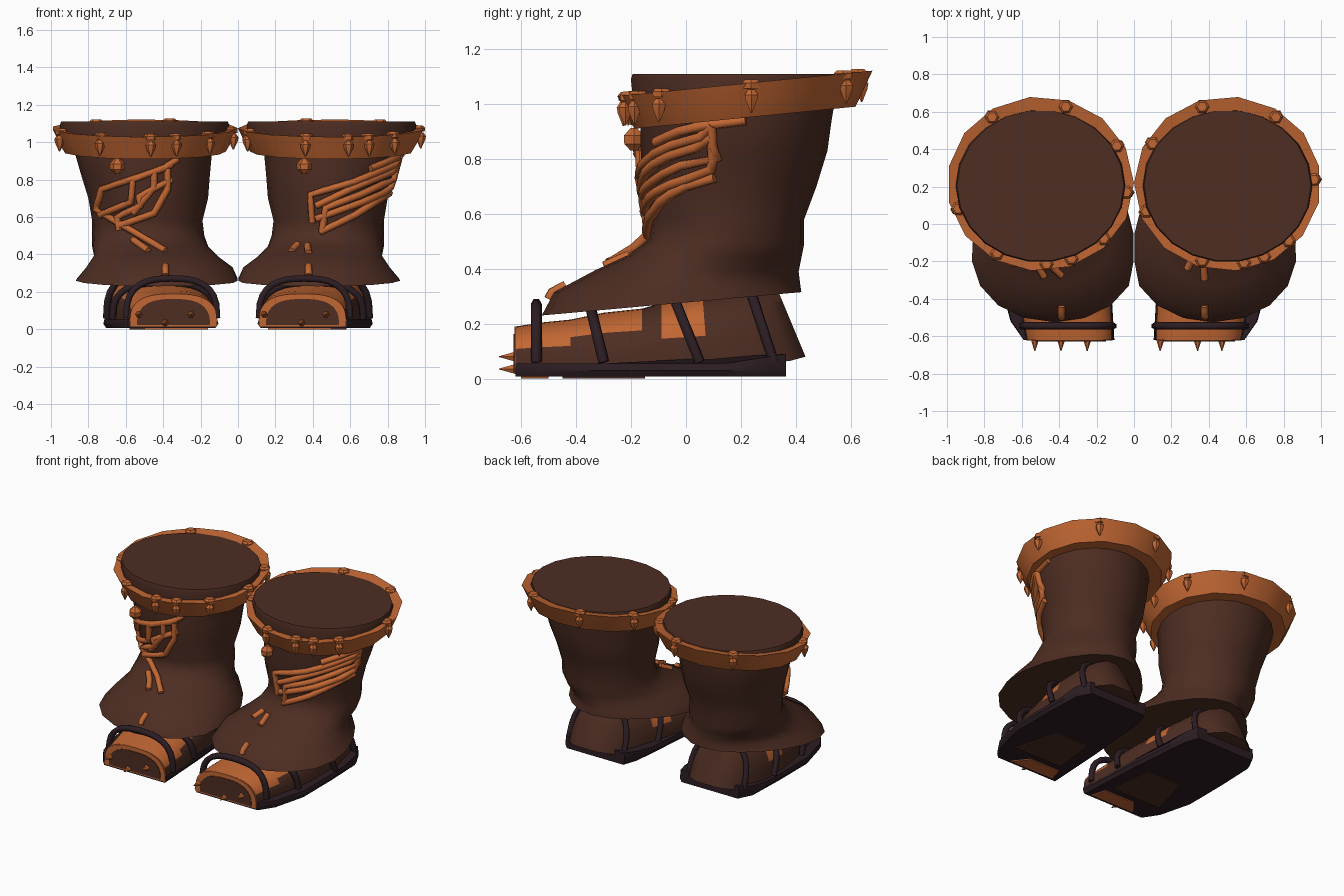
import bpy, bmesh, math
from mathutils import Vector
from mathutils.bvhtree import BVHTree

if "Cube" in bpy.data.objects:
    bpy.data.objects.remove(bpy.data.objects["Cube"])


def mat(name, col):
    m = bpy.data.materials.new(name)
    m.diffuse_color = (*col, 1)
    m.use_nodes = True
    m.node_tree.nodes["Principled BSDF"].inputs["Base Color"].default_value = m.diffuse_color
    return m


BROWN = mat("dark_brown_leather", (0.074, 0.026, 0.016))
ORANGE = mat("tan_leather", (0.54, 0.135, 0.033))
BLACK = mat("plum_black_rubber", (0.026, 0.013, 0.017))


def finish(name, bm, mats, angle=35):
    bmesh.ops.recalc_face_normals(bm, faces=bm.faces)
    me = bpy.data.meshes.new(name)
    bm.to_mesh(me)
    bm.free()
    for m in mats:
        me.materials.append(m)
    ob = bpy.data.objects.new(name, me)
    bpy.context.collection.objects.link(ob)
    bpy.ops.object.select_all(action='DESELECT')
    ob.select_set(True)
    bpy.context.view_layer.objects.active = ob
    bpy.ops.object.shade_smooth_by_angle(angle=math.radians(angle))
    return ob


def loft(bm, rings, caps=True, cyclic=False):
    """Skin closed rings of points into a tube."""
    vs = [[bm.verts.new(p) for p in r] for r in rings]
    n = len(vs[0])
    pairs = list(zip(vs, vs[1:])) + ([(vs[-1], vs[0])] if cyclic else [])
    for a, b in pairs:
        for i in range(n):
            j = (i + 1) % n
            bm.faces.new((a[i], a[j], b[j], b[i]))
    if caps and not cyclic:
        bm.faces.new(vs[0])
        bm.faces.new(vs[-1])


def tubes(name, paths, radius, m):
    cu = bpy.data.curves.new(name, 'CURVE')
    cu.dimensions = '3D'
    cu.bevel_depth = radius
    cu.bevel_resolution = 1
    cu.use_fill_caps = True
    for pts in paths:
        sp = cu.splines.new('POLY')
        sp.points.add(len(pts) - 1)
        for q, p in zip(sp.points, pts):
            q.co = (*p, 1)
    cu.materials.append(m)
    ob = bpy.data.objects.new(name, cu)
    bpy.context.collection.objects.link(ob)


def oval(s, cx, cy, rx, ry, zfun, n=20, egg=0.0, turn=0.0, xmin=-9):
    out = []
    for i in range(n):
        a = 2 * math.pi * i / n + turn
        y = cy + ry * math.sin(a)
        out.append((s * max(xmin, cx + rx * math.cos(a) * (1 - egg * math.sin(a))), y, zfun(y)))
    return out


# shaft rings: inner x, outer x, front y, front z, back y, back z, egg
SHAFT = [(0.13, 0.87, -0.165, 1.00, 0.54, 1.00, 0), (0.14, 0.87, -0.165, 0.93, 0.53, 0.94, 0),
         (0.15, 0.84, -0.165, 0.83, 0.515, 0.83, 0), (0.16, 0.80, -0.155, 0.70, 0.475, 0.70, 0),
         (0.19, 0.78, -0.135, 0.58, 0.43, 0.58, 0), (0.18, 0.78, -0.13, 0.51, 0.43, 0.49, 0.03),
         (0.16, 0.78, -0.21, 0.45, 0.42, 0.44, 0.08), (0.11, 0.77, -0.33, 0.395, 0.41, 0.39, 0.15),
         (0.03, 0.81, -0.48, 0.315, 0.415, 0.35, 0.2), (-0.01, 0.86, -0.525, 0.23, 0.42, 0.315, 0.22)]

# foot sections: y, centre x, half width, top z, backward lean, bottom z
FOOT = [(-0.62, 0.345, 0.232, 0.19, 0, 0.045), (-0.52, 0.355, 0.24, 0.205, 0, 0.045),
        (-0.42, 0.37, 0.25, 0.215, 0, 0.045), (-0.3, 0.39, 0.26, 0.24, 0, 0.045),
        (-0.16, 0.41, 0.265, 0.255, 0, 0.045), (-0.09, 0.42, 0.26, 0.275, 0, 0.045),
        (0.06, 0.44, 0.25, 0.3, 0.02, 0.045), (0.2, 0.45, 0.215, 0.32, 0.06, 0.05),
        (0.29, 0.455, 0.165, 0.32, 0.09, 0.065), (0.335, 0.46, 0.08, 0.32, 0.1, 0.08)]

SOLE = [(0.105, -0.62), (0.59, -0.62), (0.66, -0.52), (0.72, -0.3), (0.72, 0.0), (0.715, 0.14), (0.71, 0.27),
        (0.66, 0.365), (0.21, 0.365), (0.175, 0.27), (0.16, 0.14), (0.13, -0.2)]

STRAPS = [(0.355, 0.243, -0.545, -0.545, 0.272), (0.395, 0.275, -0.3, -0.345, 0.25),
          (0.44, 0.262, 0.05, -0.05, 0.31), (0.455, 0.21, 0.32, 0.235, 0.32)]

STUDS = {1: [150, 107, 56, 3, -45, -65, -79, -107, -160],
         -1: [124, 73, 28, -6, -43, -69, -86, -120, -162]}

# lace runs as x, z pairs laid over the shaft
LACES = {-1: [[(-.33, .91), (-.40, .86), (-.72, .75), (-.75, .64), (-.39, .42)],
              [(-.36, .88), (-.56, .80), (-.57, .68), (-.73, .61)],
              [(-.36, .80), (-.53, .71), (-.52, .66), (-.64, .60), (-.63, .53)],
              [(-.38, .86), (-.38, .75), (-.45, .62), (-.64, .55)],
              [(-.45, .85), (-.45, .76), (-.56, .62)], [(-.56, .48), (-.48, .42)], [(-.39, .29), (-.39, .34)]],
         1: [[(.90, .91), (.62, .79), (.39, .72), (.40, .57)], [(.88, .87), (.60, .75), (.42, .66)],
             [(.88, .83), (.65, .72), (.47, .65), (.45, .52)], [(.88, .91), (.88, .78), (.66, .68), (.42, .59)],
             [(.80, .73), (.62, .61), (.44, .52)], [(.70, .86), (.89, .94)],
             [(.38, .29), (.38, .34)], [(.38, .41), (.375, .45)], [(.29, .42), (.325, .455)]]}

CLAWS = {1: [(0.14, 0.08), (0.34, 0.035), (0.47, 0.08)], -1: [(0.25, 0.08), (0.39, 0.035), (0.53, 0.08)]}


def arch(s, y, cx, w, top, lean, base=0.045, n=28):
    pts = []
    for i in range(n + 1):
        t = math.pi * i / n
        c, sn = math.cos(t), math.sin(t)
        h = max(sn, 0) ** 0.75
        x = cx + w * math.copysign(abs(c) ** 0.75, c)
        pts.append((s * x, y + lean * (1 - h), base + (top - base) * h))
    return pts


def collar_z(y, z):
    return z + 0.1 * (y - 0.215)


def tan_patch(c):
    """Tan toe box and two saddle patches over the instep."""
    if c.y < -0.6:
        return True
    if c.y < -0.42:
        return c.z > 0.115
    if c.y < -0.16:
        return c.z > 0.165
    return -0.09 < c.y < 0.06 and c.z > 0.14


def build_boot(s, side):
    # leather shaft with flared hem
    bm = bmesh.new()
    rings = []
    for xi, xo, yf, zf, yb, zb, egg in SHAFT:
        rings.append(oval(s, (xi + xo) / 2, (yf + yb) / 2, (xo - xi) / 2, (yb - yf) / 2,
                          lambda y: zf + (zb - zf) * (y - yf) / (yb - yf), egg=egg, xmin=0.002))
    loft(bm, rings)
    tree = BVHTree.FromBMesh(bm)
    finish(side + "_shaft", bm, [BROWN], 65)

    # tilted collar band
    bm = bmesh.new()
    prof = [(0.36, 0.34, 0.955), (0.435, 0.405, 0.95), (0.465, 0.43, 1.0), (0.5, 0.467, 1.075), (0.43, 0.395, 1.068)]
    loft(bm, [oval(s, 0.5, 0.215 if rx > .4 else .19, rx, ry, lambda y: collar_z(y, z), n=15, turn=0.2)
              for rx, ry, z in prof], cyclic=True)
    finish(side + "_collar", bm, [ORANGE], 45)

    # closed top of the boot
    bm = bmesh.new()
    loft(bm, [oval(s, 0.5, 0.205, r, r * 0.905, lambda y: z, n=22)
              for r, z in ((0.44, 0.99), (0.453, 1.09), (0.446, 1.11))])
    finish(side + "_top_cover", bm, [BROWN])

    # collar studs: low rim bump and hanging spike
    bm = bmesh.new()
    for deg in STUDS[s]:
        a = math.radians(deg)
        for f, base, shape in ((0.925, 1.075, ((-.02, .036), (.0, .038), (.012, .026))),
                               (0.955, 1.025, ((-.06, .003), (-.014, .024), (.006, .028), (.026, .014)))):
            x, y = s * 0.5 + 0.5 * f * math.cos(a), 0.215 + 0.465 * f * math.sin(a)
            z0 = collar_z(y, base)
            loft(bm, [oval(1, x, y, r, r, lambda q: z0 + dz, n=6) for dz, r in shape])
    finish(side + "_collar_studs", bm, [ORANGE])

    # laces draped on the shaft
    paths = []
    for run in LACES[s]:
        pts = []
        for (x0, z0), (x1, z1) in zip(run, run[1:]):
            for k in range(5):
                x, z = x0 + (x1 - x0) * k / 4, z0 + (z1 - z0) * k / 4
                loc, nor, _, _ = tree.ray_cast(Vector((x, -2, z)), Vector((0, 1, 0)))
                if loc is None or loc.y > 0.12:
                    loc, nor, _, _ = tree.find_nearest(Vector((x, 0.22 if z > 0.925 else 0.09, z)))
                off = Vector((loc.x - s * 0.49, loc.y - 0.17, 0)).normalized() * 0.012
                if k or not pts:
                    pts.append(loc + off)
        paths.append(pts)
    tubes(side + "_laces", paths, 0.019, ORANGE)
    bm = bmesh.new()
    kx = 0.355 if s > 0 else -0.645
    loft(bm, [oval(1, kx, -0.19, r, r, lambda q: z, n=6)
              for z, r in ((0.83, 0.014), (0.855, 0.04), (0.885, 0.042), (0.912, 0.014))])
    finish(side + "_lace_knot", bm, [ORANGE])

    # inner foot, tan over the toes and brown elsewhere
    bm = bmesh.new()
    loft(bm, [arch(s, *sec) for sec in FOOT])
    for f in bm.faces:
        f.material_index = int(tan_patch(f.calc_center_median()))
    finish(side + "_foot", bm, [BROWN, ORANGE], 40)

    # toe front: tan facing reaching the ground edge, with a brown panel
    for name, m, w, top, base, y0 in (("_toe_front", ORANGE, 0.23, 0.19, 0.016, -0.624),
                                      ("_toe_panel", BROWN, 0.195, 0.162, 0.024, -0.628)):
        bm = bmesh.new()
        loft(bm, [arch(s, y, 0.345, w, top, 0, base) for y in (y0, -0.619)])
        finish(side + name, bm, [m])

    # toe claws
    bm = bmesh.new()
    for x, z in CLAWS[s]:
        loft(bm, [[(s * x + r * math.cos(i * math.pi / 3), y, z + r * math.sin(i * math.pi / 3)) for i in range(6)]
                  for y, r in ((-0.61, 0.02), (-0.63, 0.018), (-0.68, 0.002))])
    finish(side + "_claws", bm, [ORANGE])

    # sole with bevelled sides, lifting a little at the heel
    bm = bmesh.new()
    loft(bm, [[(s * (0.42 + (x - 0.42) * k), y, z + (0.035 * max(0, y - 0.14) / 0.225 if z > 0.04 else 0))
               for x, y in SOLE] for k, z in ((0.95, 0.007), (1.0, 0.03), (0.98, 0.055))])
    finish(side + "_sole", bm, [BLACK])

    # worn patches under the sole
    for name, m, x0, x1, y0, y1 in (("_sole_patch", BROWN, 0.22, 0.58, -0.45, -0.15),
                                    ("_toe_patch", ORANGE, 0.16, 0.5, -0.6, -0.5)):
        bm = bmesh.new()
        loft(bm, [[(s * x, y, z) for x, y in ((x0, y0), (x1, y0), (x1 - .08, y1), (x0 + .03, y1))]
                  for z in (0.0, 0.008)])
        finish(side + name, bm, [m])

    # straps arching over the foot
    paths = []
    for cx, w, yb, yt, zt in STRAPS:
        pts = []
        for i in range(15):
            t = math.pi * i / 14
            c, h = math.cos(t), max(math.sin(t), 0) ** 0.7
            pts.append((s * (cx + w * math.copysign(abs(c) ** 0.75, c)), yb + (yt - yb) * h, 0.06 + (zt - 0.06) * h))
        paths.append(pts)
    tubes(side + "_foot_straps", paths, 0.02, BLACK)


for s, side in ((1, "right"), (-1, "left")):
    build_boot(s, side)
